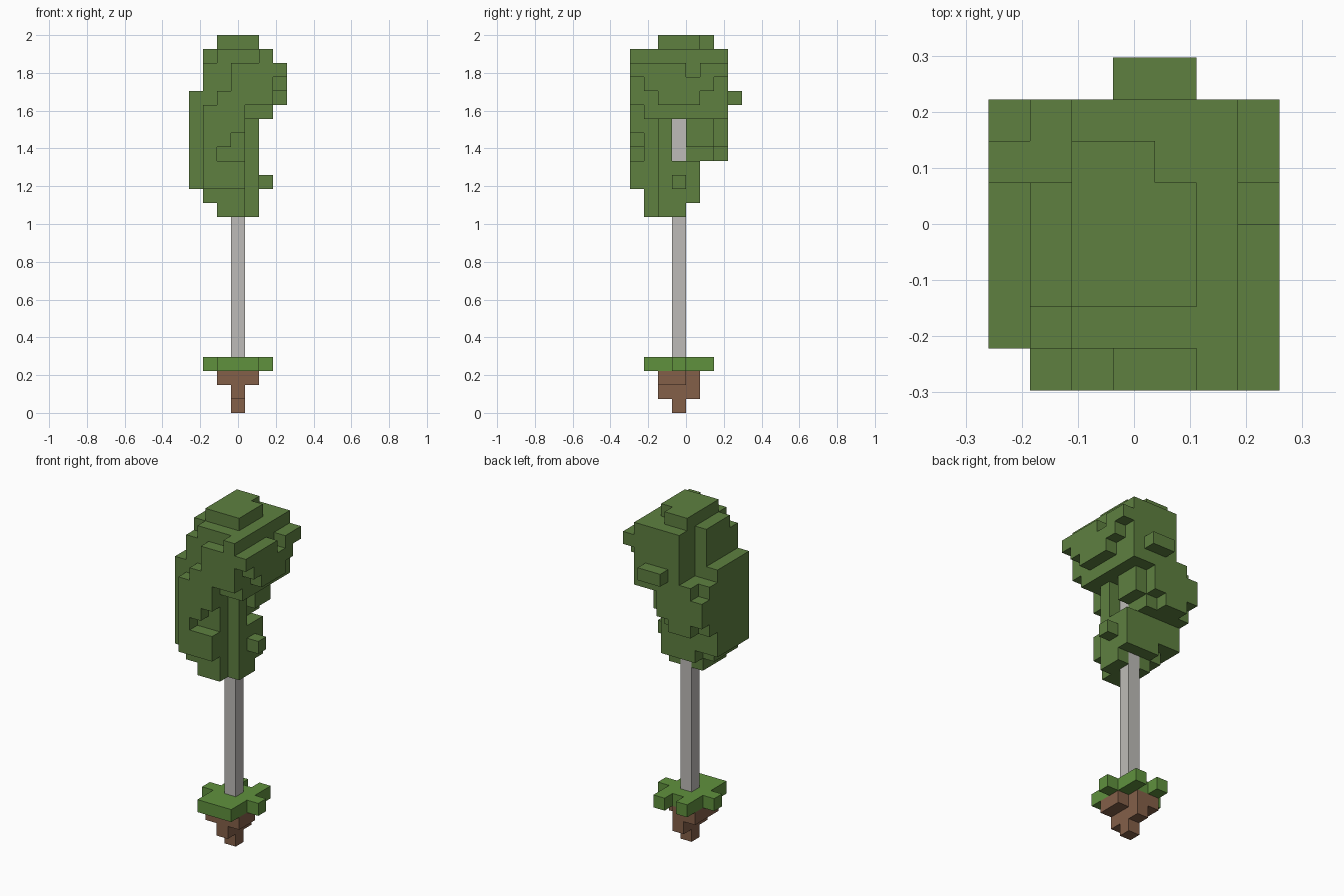
import bpy, bmesh

cube = bpy.data.objects.get("Cube")
if cube:
    bpy.data.objects.remove(cube, do_unlink=True)

CELL = 2 / 27
SIDES = [(1, 0, 0), (0, 1, 0), (0, 0, 1)]


def material(name, color):
    mat = bpy.data.materials.new(name)
    mat.use_nodes = True
    mat.diffuse_color = (*color, 1)
    bsdf = mat.node_tree.nodes["Principled BSDF"]
    bsdf.inputs["Base Color"].default_value = (*color, 1)
    bsdf.inputs["Roughness"].default_value = 0.9
    return mat


class Blocks:
    """A set of grid cells, filled and carved with inclusive boxes."""

    def __init__(self):
        self.cells = set()

    @staticmethod
    def box(x, y, z):
        span = [range(v[0], v[1] + 1) if isinstance(v, tuple) else (v,) for v in (x, y, z)]
        return {(a, b, c) for a in span[0] for b in span[1] for c in span[2]}

    def add(self, x, y, z):
        self.cells |= self.box(x, y, z)

    def cut(self, x, y, z):
        self.cells -= self.box(x, y, z)

    def build(self, name, mat):
        bm = bmesh.new()
        verts = {}

        def vert(p):
            if p not in verts:
                verts[p] = bm.verts.new(((p[0] - 3.5) * CELL, (p[1] - 4) * CELL, p[2] * CELL))
            return verts[p]

        # Only outer faces are made, so neighbouring cells fuse into one skin
        for cell in sorted(self.cells):
            for axis in range(3):
                u, v = (axis + 1) % 3, (axis + 2) % 3
                for step in (0, 1):
                    near = list(cell)
                    near[axis] += 1 if step else -1
                    if tuple(near) in self.cells:
                        continue
                    loop = []
                    for du, dv in ((0, 0), (1, 0), (1, 1), (0, 1)):
                        p = list(cell)
                        p[axis] += step
                        p[u] += du
                        p[v] += dv
                        loop.append(vert(tuple(p)))
                    bm.faces.new(loop if step else loop[::-1])
        mesh = bpy.data.meshes.new(name)
        bm.to_mesh(mesh)
        bm.free()
        mesh.materials.append(mat)
        obj = bpy.data.objects.new(name, mesh)
        bpy.context.collection.objects.link(obj)


leaf = material("leaf green", (0.112, 0.216, 0.051))
grass = material("grass green", (0.117, 0.283, 0.048))
bark = material("pale bark", (0.515, 0.50, 0.48))
earth = material("earth brown", (0.23, 0.115, 0.066))

# Soil clump tapering downwards
soil = Blocks()
soil.add(3, 3, 0)
soil.add(3, (2, 4), 1)
soil.add((2, 4), (2, 4), 2)
soil.cut(4, 4, 2)
soil.build("soil", earth)

# Grass patch with side tufts
turf = Blocks()
turf.add((2, 4), (1, 5), 3)
turf.add((1, 5), 3, 3)
turf.cut(3, 5, 3)
turf.build("grass_patch", grass)

# Straight trunk
trunk = Blocks()
trunk.add(3, 3, (4, 20))
trunk.build("trunk", bark)

crown = Blocks()
# Lower foliage around the trunk
crown.add((2, 3), (1, 3), 14)
crown.add(4, (2, 3), 14)
crown.add((1, 3), (1, 3), 15)
crown.add(4, (2, 3), 15)
crown.add((2, 4), 4, 15)
crown.add((1, 3), (1, 4), (16, 17))
crown.add(4, (2, 4), (16, 17))
crown.add(5, 3, 16)
# Front bulge with a hollow
crown.add((1, 3), 0, (16, 21))
crown.cut((2, 3), 0, 18)
crown.cut(3, 0, 19)
# Flat side slab
crown.add(0, (1, 4), (16, 22))
# Middle foliage, open towards the trunk
crown.add((1, 3), (1, 2), (18, 20))
crown.add(4, 2, (18, 20))
crown.add((1, 2), (3, 6), (18, 20))
crown.add(0, (5, 6), (18, 20))
crown.add(3, (4, 5), (18, 20))
crown.add(3, 6, (19, 20))
crown.add(4, (4, 5), (19, 20))
crown.cut(0, 6, 18)
# Wide upper foliage
crown.add((1, 5), (1, 5), (21, 24))
crown.add((2, 5), 6, (21, 24))
crown.add((0, 1), 5, 21)
crown.add(1, 6, 21)
crown.cut((0, 1), 5, (22, 24))
crown.add(2, 0, 22)
crown.add((3, 5), 0, (22, 24))
crown.add((3, 4), 7, 22)
# Overhanging side, stepped inwards below
crown.add(6, (0, 6), 24)
crown.cut(6, 4, 24)
crown.add(6, (1, 5), 23)
crown.add(6, (2, 4), 22)
# Top layers
crown.add((2, 4), (1, 6), 25)
crown.add(1, (2, 4), 25)
crown.add(5, (0, 6), 25)
crown.add((2, 4), (2, 4), 26)
crown.add((2, 3), 5, 26)
crown.cut(3, 3, (14, 20))
crown.build("crown", leaf)
